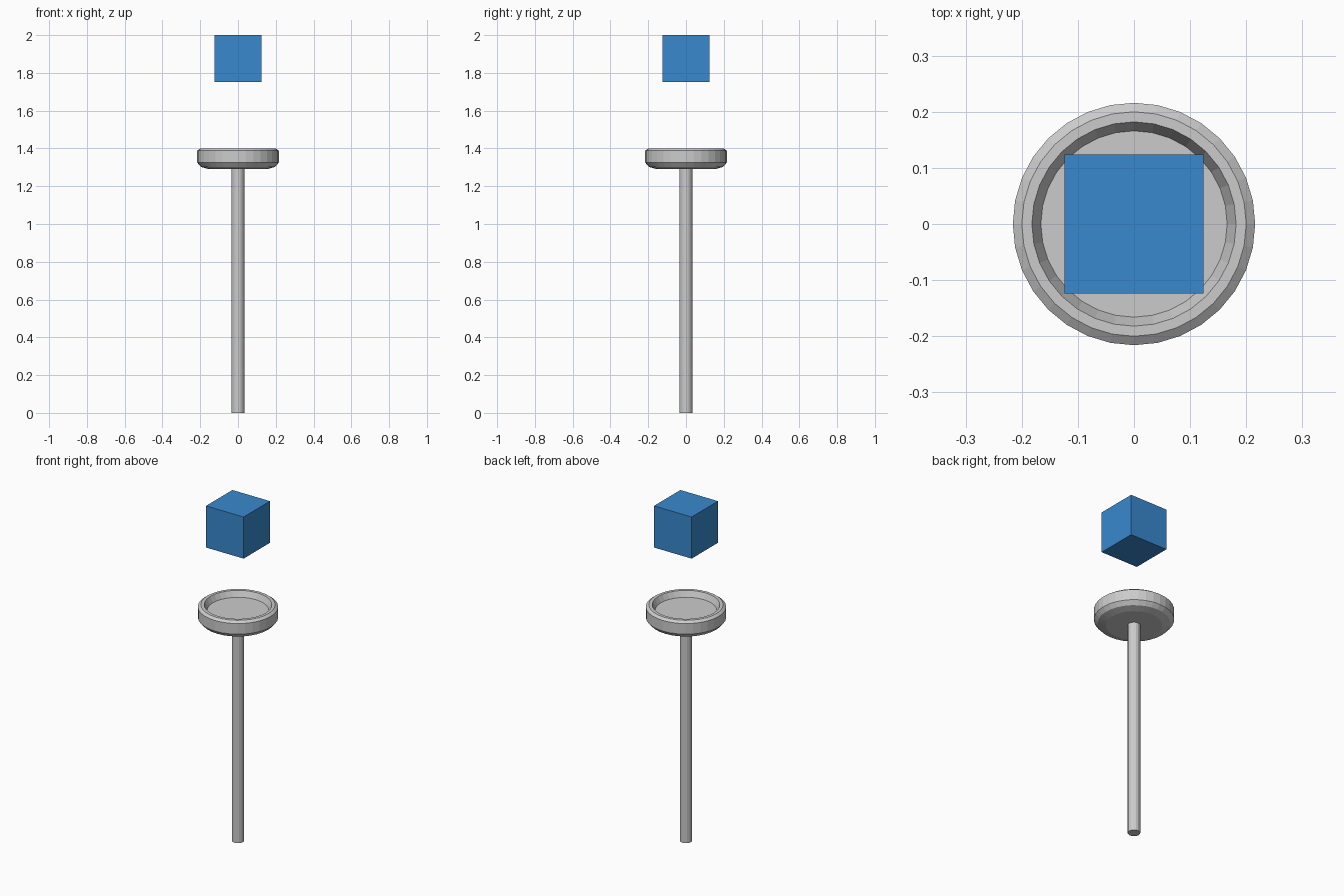
import bpy, bmesh, math

if "Cube" in bpy.data.objects:
    bpy.data.objects.remove(bpy.data.objects["Cube"])


def lathe(name, profile, sides):
    """Revolve an (r, z) profile about z; r = 0-free ends are capped flat."""
    bm = bmesh.new()
    rings = []
    for r, z in profile:
        rings.append([bm.verts.new((r * math.cos(2 * math.pi * i / sides),
                                    r * math.sin(2 * math.pi * i / sides), z))
                      for i in range(sides)])
    for a, b in zip(rings, rings[1:]):
        for i in range(sides):
            j = (i + 1) % sides
            bm.faces.new((a[i], a[j], b[j], b[i]))
    bm.faces.new(rings[0][::-1])
    bm.faces.new(rings[-1])
    mesh = bpy.data.meshes.new(name)
    bm.to_mesh(mesh)
    bm.free()
    obj = bpy.data.objects.new(name, mesh)
    bpy.context.collection.objects.link(obj)
    return obj


# Slim upright pole
lathe("pole", [(0.034, 0.0), (0.034, 1.293)], 16)

# Shallow dish: rounded underside, chamfered rim, recessed floor
lathe("dish", [(0.152, 1.29), (0.196, 1.302), (0.216, 1.325), (0.216, 1.388),
               (0.20, 1.40), (0.182, 1.40), (0.166, 1.366)], 32)

# Blue cube floating above the dish
size = 0.247
bpy.ops.mesh.primitive_cube_add(size=size, location=(0, 0, 2 - size / 2))
cube = bpy.context.object
cube.name = "floating_cube"
blue = bpy.data.materials.new("blue")
blue.diffuse_color = (0.04, 0.25, 0.62, 1)
blue.use_nodes = True
blue.node_tree.nodes["Principled BSDF"].inputs["Base Color"].default_value = blue.diffuse_color
cube.data.materials.append(blue)
